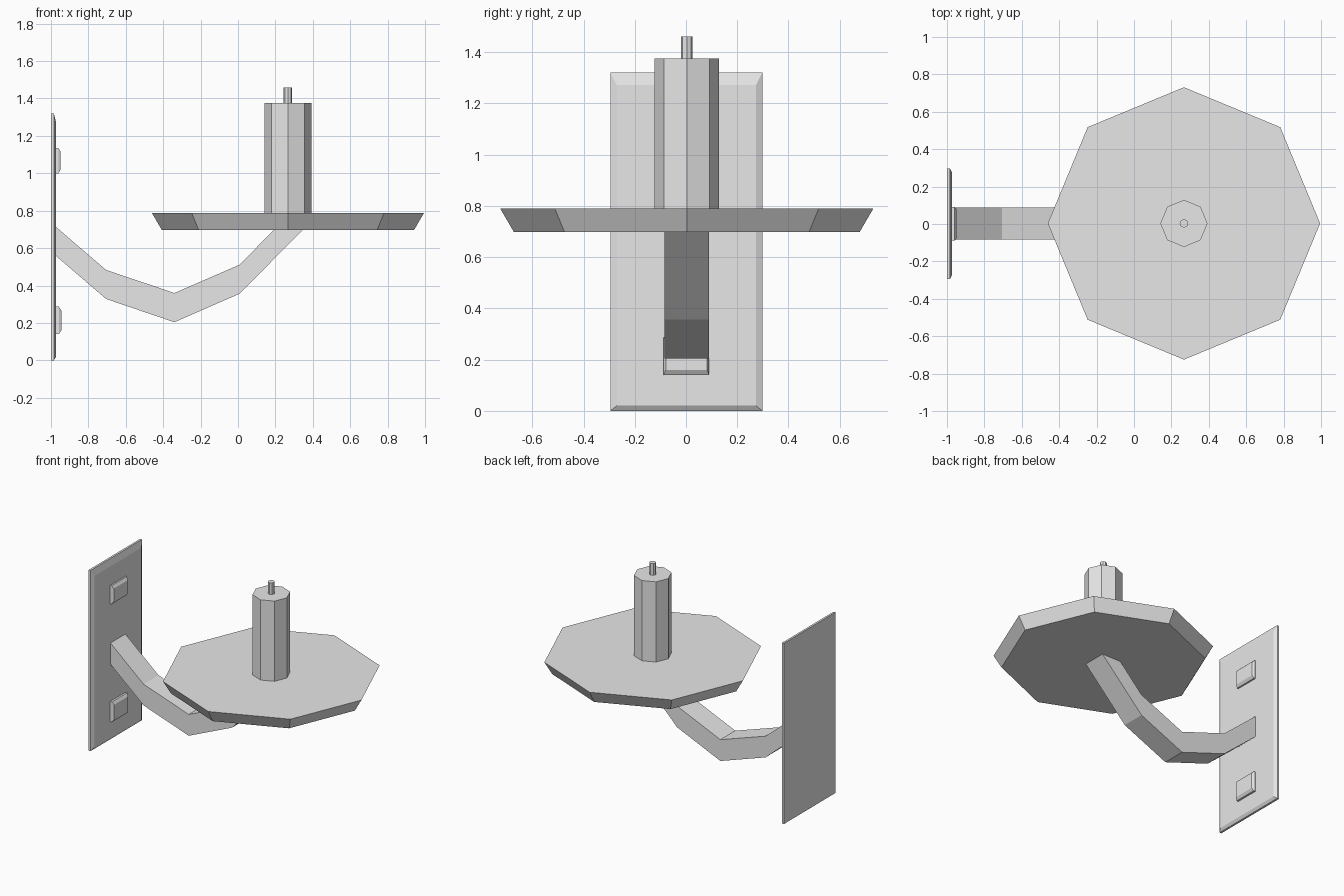
import bpy, bmesh, math

if "Cube" in bpy.data.objects:
    bpy.data.objects.remove(bpy.data.objects["Cube"])

grey = bpy.data.materials.new("grey metal")
grey.diffuse_color = (0.8, 0.8, 0.8, 1)
grey.use_nodes = True
grey.node_tree.nodes["Principled BSDF"].inputs["Base Color"].default_value = grey.diffuse_color

CX, CY = 0.267, 0.003  # centre of the dish and candle


def make(name, rings):
    """Skin a list of equal-length vertex rings and cap both ends."""
    bm = bmesh.new()
    loops = [[bm.verts.new(p) for p in ring] for ring in rings]
    n = len(loops[0])
    for a, b in zip(loops, loops[1:]):
        for i in range(n):
            j = (i + 1) % n
            bm.faces.new((a[i], a[j], b[j], b[i]))
    bm.faces.new(loops[0][::-1])
    bm.faces.new(loops[-1])
    bmesh.ops.recalc_face_normals(bm, faces=bm.faces)
    mesh = bpy.data.meshes.new(name)
    bm.to_mesh(mesh)
    bm.free()
    mesh.materials.append(grey)
    obj = bpy.data.objects.new(name, mesh)
    bpy.context.collection.objects.link(obj)
    return obj


def octagon(r, z):
    return [(CX + r * math.cos(i * math.pi / 4), CY + r * math.sin(i * math.pi / 4), z)
            for i in range(8)]


def rect(x, y0, y1, z0, z1):
    return [(x, y0, z0), (x, y1, z0), (x, y1, z1), (x, y0, z1)]


# Wall plate with chamfered front edges
make("wall_plate", [rect(-1, -0.295, 0.298, 0, 1.32),
                    rect(-0.985, -0.295, 0.298, 0, 1.32),
                    rect(-0.972, -0.27, 0.273, 0.02, 1.272)])

# Two chamfered mounting studs
for name, z0, z1, x in (("upper_stud", 1.0, 1.135, -0.948), ("lower_stud", 0.14, 0.287, -0.945)):
    make(name, [rect(-0.975, -0.087, 0.09, z0, z1),
                rect(x - 0.013, -0.087, 0.09, z0, z1),
                rect(x, -0.079, 0.082, z0 + 0.02, z1 - 0.02)])

# Bent square arm: upper and lower points of each section
sections = [(-0.975, 0.715, -0.975, 0.56), (-0.705, 0.483, -0.705, 0.328),
            (-0.34, 0.36, -0.34, 0.204), (0.01, 0.512, 0.01, 0.357),
            (0.195, 0.702, 0.35, 0.702)]
make("arm", [[(xt, -0.083, zt), (xt, 0.089, zt), (xb, 0.089, zb), (xb, -0.083, zb)]
             for xt, zt, xb, zb in sections])

# Flared dish, candle and wick
make("dish", [octagon(0.675, 0.698), octagon(0.728, 0.789)])
make("candle", [octagon(0.126, 0.785), octagon(0.126, 1.375)])
make("wick", [octagon(0.023, 1.37), octagon(0.023, 1.46)])
